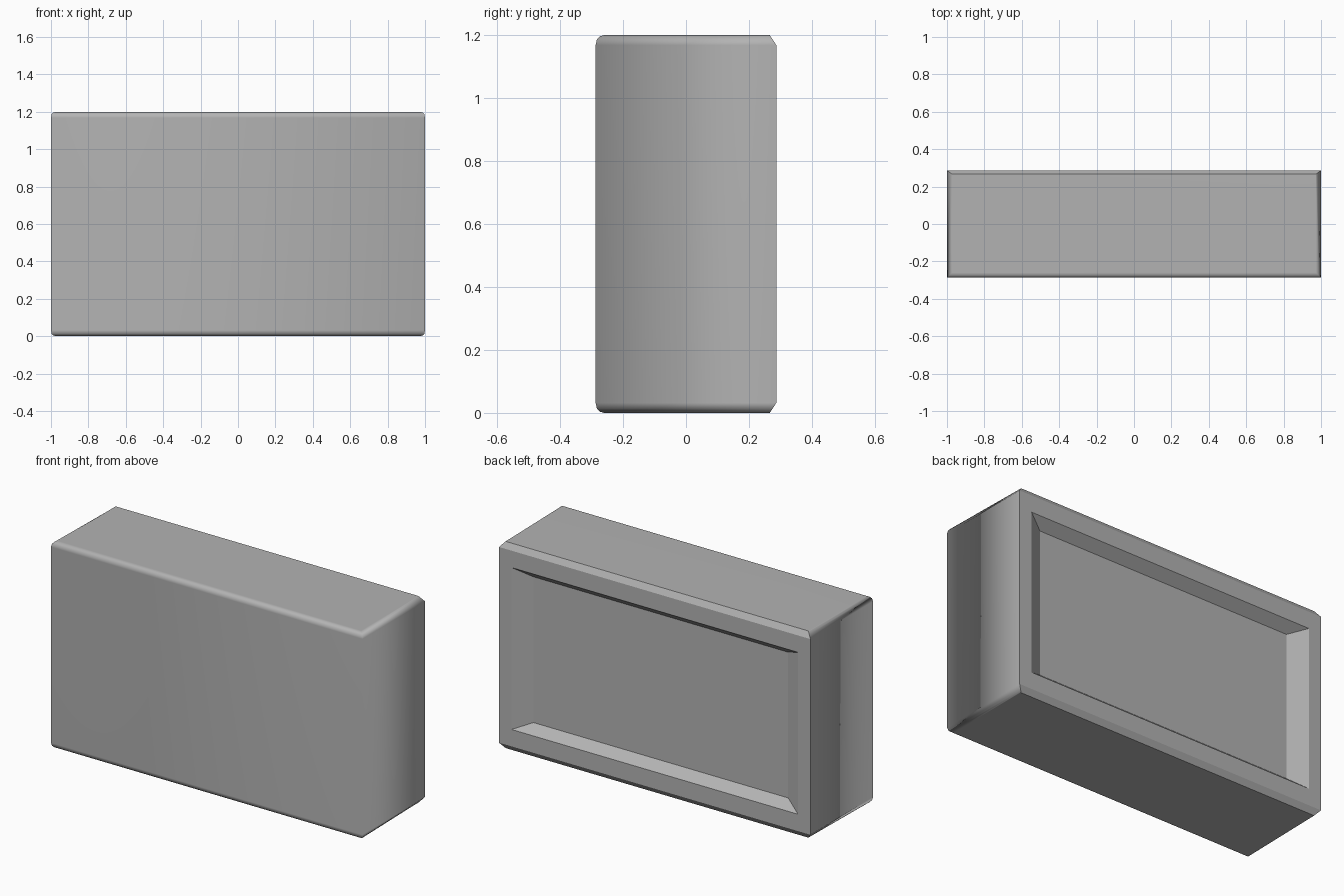
import bpy, bmesh

if "Cube" in bpy.data.objects:
    bpy.data.objects.remove(bpy.data.objects["Cube"])

W, D, H = 1.0, 0.287, 1.2
EDGE = 0.032          # height of the softened rim
# (height above rim end, inset of front and sides)
RIM = [(0.0, 0.027), (0.004, 0.013), (0.013, 0.004), (EDGE, 0.0)]

bm = bmesh.new()


def ring(z, inset, t):
    """Horizontal rectangle: rounded inset at the front, straight chamfer at the back."""
    x, xb, yb = W - inset, W - 0.028 * t, D - 0.021 * t
    return [bm.verts.new(p) for p in
            [(-x, -D + inset, z), (x, -D + inset, z), (xb, yb, z), (-xb, yb, z)]]


def panel(x, z0, z1, y):
    """Upright rectangle used for the back recess."""
    return [bm.verts.new(p) for p in [(x, y, z0), (-x, y, z0), (-x, y, z1), (x, y, z1)]]


def bridge(a, b):
    return [bm.faces.new((a[i], a[(i + 1) % 4], b[(i + 1) % 4], b[i])) for i in range(4)]


# Body: rings stacked from bottom to top
levels = [(h, i) for h, i in RIM] + [(H - h, i) for h, i in reversed(RIM)]
rings = []
for z, inset in levels:
    h = min(z, H - z)
    rings.append(ring(z, inset, max(0, 1 - h / EDGE)))
chamfers = []
for k in range(len(rings) - 1):
    chamfers.append(bridge(rings[k], rings[k + 1])[2])
bm.faces.new(rings[0][::-1])
bm.faces.new(rings[-1])

# Back: frame, sloped recess walls and recess floor
lo, hi = rings[3], rings[4]
bm.faces.remove(chamfers.pop(3))
outer = [lo[2], lo[3], hi[3], hi[2]]
mouth = panel(0.92, 0.13, 1.07, D)
floor = panel(0.818, 0.176, 1.022, D - 0.056)
flat_faces = chamfers + bridge(outer, mouth) + bridge(mouth, floor) + [bm.faces.new(floor)]

# Smooth front shell, crisp back
bmesh.ops.recalc_face_normals(bm, faces=bm.faces)
for f in bm.faces:
    f.smooth = f not in flat_faces
for f in flat_faces:
    for e in f.edges:
        e.smooth = False

mesh = bpy.data.meshes.new("box_body")
bm.to_mesh(mesh)
bm.free()
body = bpy.data.objects.new("box_body", mesh)
bpy.context.collection.objects.link(body)

# Large faces dominate the smooth shading
wn = body.modifiers.new("weighted_normals", 'WEIGHTED_NORMAL')
wn.mode = 'FACE_AREA'
wn.keep_sharp = True

# Dark grey finish
mat = bpy.data.materials.new("dark_grey")
mat.diffuse_color = (0.45, 0.45, 0.45, 1)
mat.use_nodes = True
mat.node_tree.nodes["Principled BSDF"].inputs["Base Color"].default_value = mat.diffuse_color
mesh.materials.append(mat)
